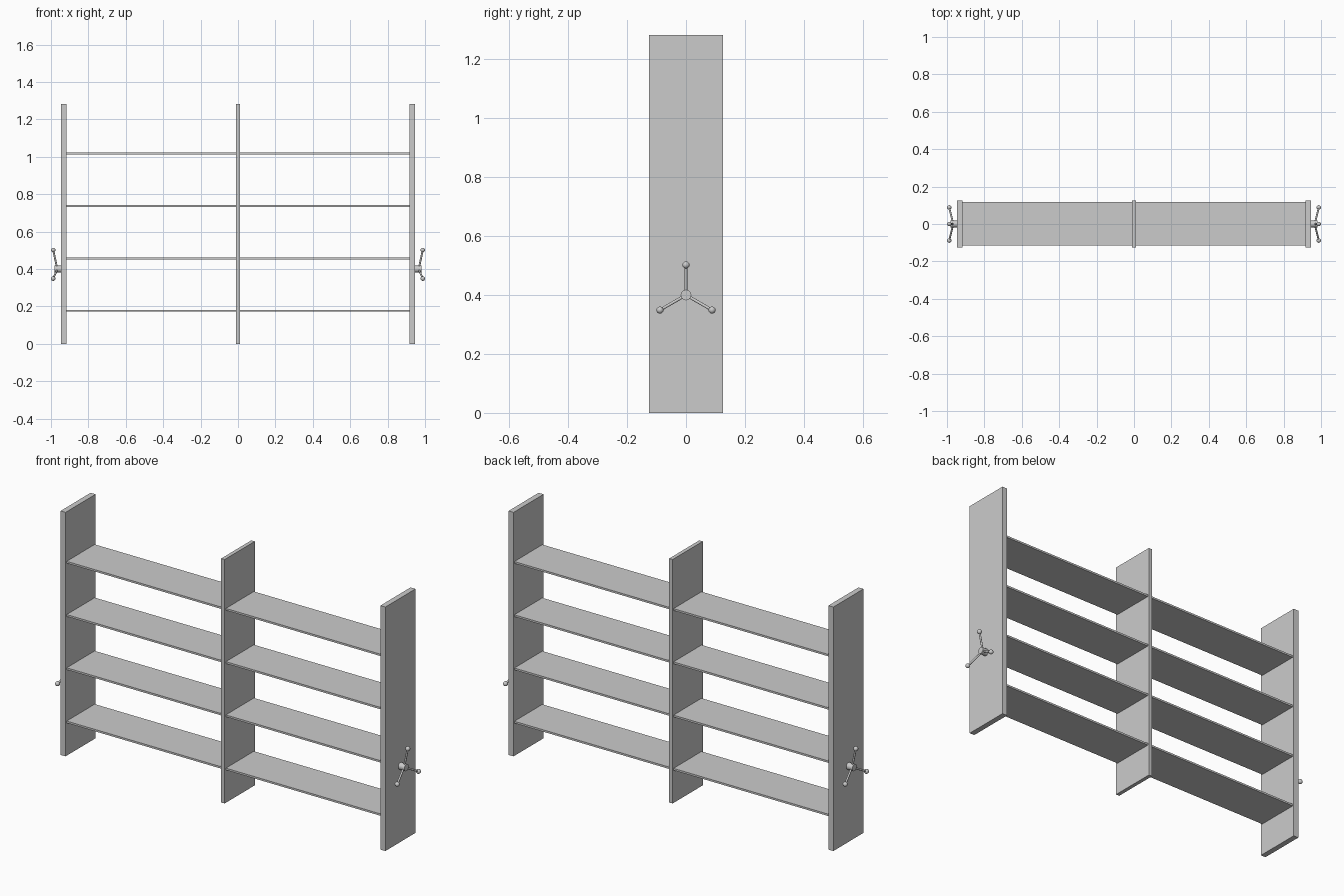
import bpy
import math
from mathutils import Vector

if "Cube" in bpy.data.objects:
    bpy.data.objects.remove(bpy.data.objects["Cube"])


def box(name, lo, hi):
    lo, hi = Vector(lo), Vector(hi)
    bpy.ops.mesh.primitive_cube_add(size=1, location=(lo + hi) / 2)
    ob = bpy.context.object
    ob.name = name
    ob.scale = hi - lo
    bpy.ops.object.transform_apply(location=False, rotation=False, scale=True)
    return ob


def rod(name, a, b, r, sides=24):
    a, b = Vector(a), Vector(b)
    bpy.ops.mesh.primitive_cylinder_add(vertices=sides, radius=r, depth=(b - a).length,
                                        location=(a + b) / 2)
    ob = bpy.context.object
    ob.name = name
    ob.rotation_euler = (b - a).to_track_quat('Z', 'Y').to_euler()
    bpy.ops.object.shade_smooth_by_angle()
    return ob


def ball(name, c, r):
    bpy.ops.mesh.primitive_uv_sphere_add(segments=24, ring_count=12, radius=r, location=c)
    ob = bpy.context.object
    ob.name = name
    bpy.ops.object.shade_smooth()
    return ob


# Upright panels
H = 1.283
box("middle_panel", (-0.01, -0.125, 0), (0.01, 0.125, H))

for side, s in (("left", -1), ("right", 1)):
    x0, x1 = sorted((s * 0.916, s * 0.945))
    box(f"{side}_panel", (x0, -0.125, 0), (x1, 0.125, H))

    # Shelves
    for i in range(4):
        z = 0.177 + 0.28 * i
        x0, x1 = sorted((s * 0.01, s * 0.916))
        box(f"{side}_shelf_{i + 1}", (x0, -0.115, z - 0.005), (x1, 0.118, z + 0.005))

    # Three-spoke hand wheel
    hub = Vector((s * 0.966, 0, 0.40))
    rod(f"{side}_hub", (s * 0.944, 0, 0.40), (s * 0.98, 0, 0.40), 0.018, 32)
    for k in range(3):
        a = math.radians(90 + 120 * k)
        tip = Vector((s * 0.988, 0.102 * math.cos(a), 0.40 + 0.102 * math.sin(a)))
        rod(f"{side}_spoke_{k + 1}", hub, tip, 0.005, 16)
        ball(f"{side}_knob_{k + 1}", tip, 0.012)
